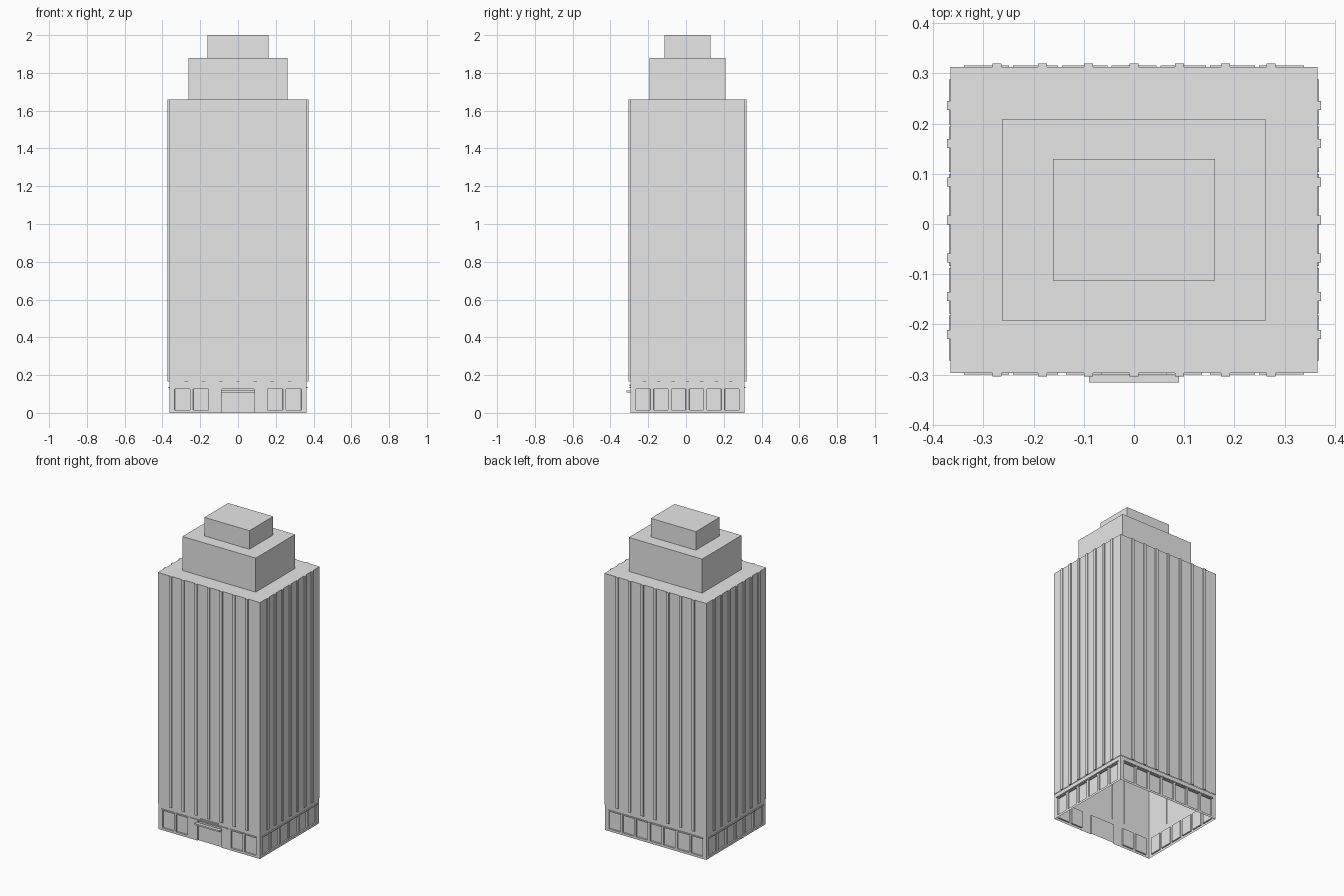
import bpy, bmesh
from mathutils import Matrix, Vector

if "Cube" in bpy.data.objects:
    bpy.data.objects.remove(bpy.data.objects["Cube"], do_unlink=True)

stone = bpy.data.materials.new("grey stone")
stone.use_nodes = True
stone.diffuse_color = (0.8, 0.8, 0.8, 1)
stone.node_tree.nodes["Principled BSDF"].inputs["Base Color"].default_value = (0.8, 0.8, 0.8, 1)

CY = 0.008                      # building centre in y
HX, HY = 0.365, 0.305           # tower half sizes
BX, BY = 0.362, 0.302           # base half sizes
BASE_TOP, ROOF = 0.165, 1.66


def finish(bm, name):
    mesh = bpy.data.meshes.new(name)
    bm.to_mesh(mesh)
    bm.free()
    mesh.materials.append(stone)
    obj = bpy.data.objects.new(name, mesh)
    bpy.context.collection.objects.link(obj)
    return obj


def add_box(bm, lo, hi, open_bottom=False):
    size = [b - a for a, b in zip(lo, hi)]
    mid = [(a + b) / 2 for a, b in zip(lo, hi)]
    made = bmesh.ops.create_cube(bm, matrix=Matrix.Translation(mid) @ Matrix.Diagonal((*size, 1)))
    if open_bottom:
        faces = {f for v in made["verts"] for f in v.link_faces}
        low = [f for f in faces if f.calc_center_median().z < lo[2] + 1e-5]
        bmesh.ops.delete(bm, geom=low, context="FACES_ONLY")


def box(name, lo, hi, open_bottom=False):
    bm = bmesh.new()
    add_box(bm, lo, hi, open_bottom)
    return finish(bm, name)


def side_matrix(angle, distance):
    # local x runs along the wall, local -y points outwards
    return (Matrix.Translation((0, CY, 0)) @ Matrix.Rotation(angle, 4, "Z")
            @ Matrix.Translation((0, -distance, 0)))


def base_wall(name, half, windows, width, matrix, door=None):
    """Wall with recessed windows, an optional doorway and ledges above."""
    openings = [(c - width / 2, c + width / 2) for c in windows]
    if door:
        openings.append((-door, door))
    us = sorted([-half, half] + [u for o in openings for u in o])
    zs = [0, 0.015, 0.127, BASE_TOP]
    bm = bmesh.new()
    grid = [[bm.verts.new((u, 0, z)) for u in us] for z in zs]
    cells = {}
    for r in range(len(zs) - 1):
        for c in range(len(us) - 1):
            cells[r, c] = bm.faces.new((grid[r][c], grid[r][c + 1],
                                        grid[r + 1][c + 1], grid[r + 1][c]))
    bm.normal_update()
    for lo, hi in openings:
        c = us.index(lo)
        is_door = door and lo == -door
        region = [cells[1, c]] + ([cells[0, c]] if is_door else [])
        bmesh.ops.inset_region(bm, faces=region, thickness=0.001, depth=-0.008,
                               use_even_offset=True, use_boundary=False)
    # thin ledges above the openings
    for c in windows:
        add_box(bm, (c - 0.045, -0.006, 0.131), (c + 0.045, 0, 0.138))
    if door:
        add_box(bm, (-0.135, -0.006, 0.131), (0.135, 0, 0.138))
        add_box(bm, (-0.065, -0.006, 0.143), (0.065, 0, 0.149))
    bm.transform(matrix)
    return finish(bm, name)


# Ground floor shell, open underneath
quarter = 1.5707963
long_row = [i * 0.098 for i in range(-3, 4)]
short_row = [(i - 2.5) * 0.094 for i in range(6)]
front_row = [c for c in long_row if abs(c) > 0.15]
base_wall("front_base_wall", BX, front_row, 0.082, side_matrix(0, BY), door=0.085)
base_wall("back_base_wall", BX, long_row, 0.082, side_matrix(2 * quarter, BY))
base_wall("left_base_wall", BY, short_row, 0.077, side_matrix(quarter, BX))
base_wall("right_base_wall", BY, short_row, 0.077, side_matrix(-quarter, BX))

# Entrance canopy
box("entrance_canopy", (-0.09, -0.316, 0.108), (0.09, CY - BY, 0.118))

# Tower shaft and stepped roof blocks
box("tower_shaft", (-HX, CY - HY, BASE_TOP), (HX, CY + HY, ROOF), open_bottom=True)
box("lower_roof_block", (-0.262, CY - 0.201, ROOF), (0.262, CY + 0.201, 1.88))
box("upper_roof_block", (-0.161, CY - 0.121, 1.88), (0.161, CY + 0.121, 2.0))

# Vertical ribs on all four sides
for side, angle, dist, step in (("front", 0, HY, 0.091), ("back", 2 * quarter, HY, 0.091),
                                ("left", quarter, HX, 0.076), ("right", -quarter, HX, 0.076)):
    bm = bmesh.new()
    for i in range(-3, 4):
        add_box(bm, (i * step - 0.009, -0.007, BASE_TOP), (i * step + 0.009, 0.002, ROOF))
    bm.transform(side_matrix(angle, dist))
    finish(bm, side + "_ribs")
